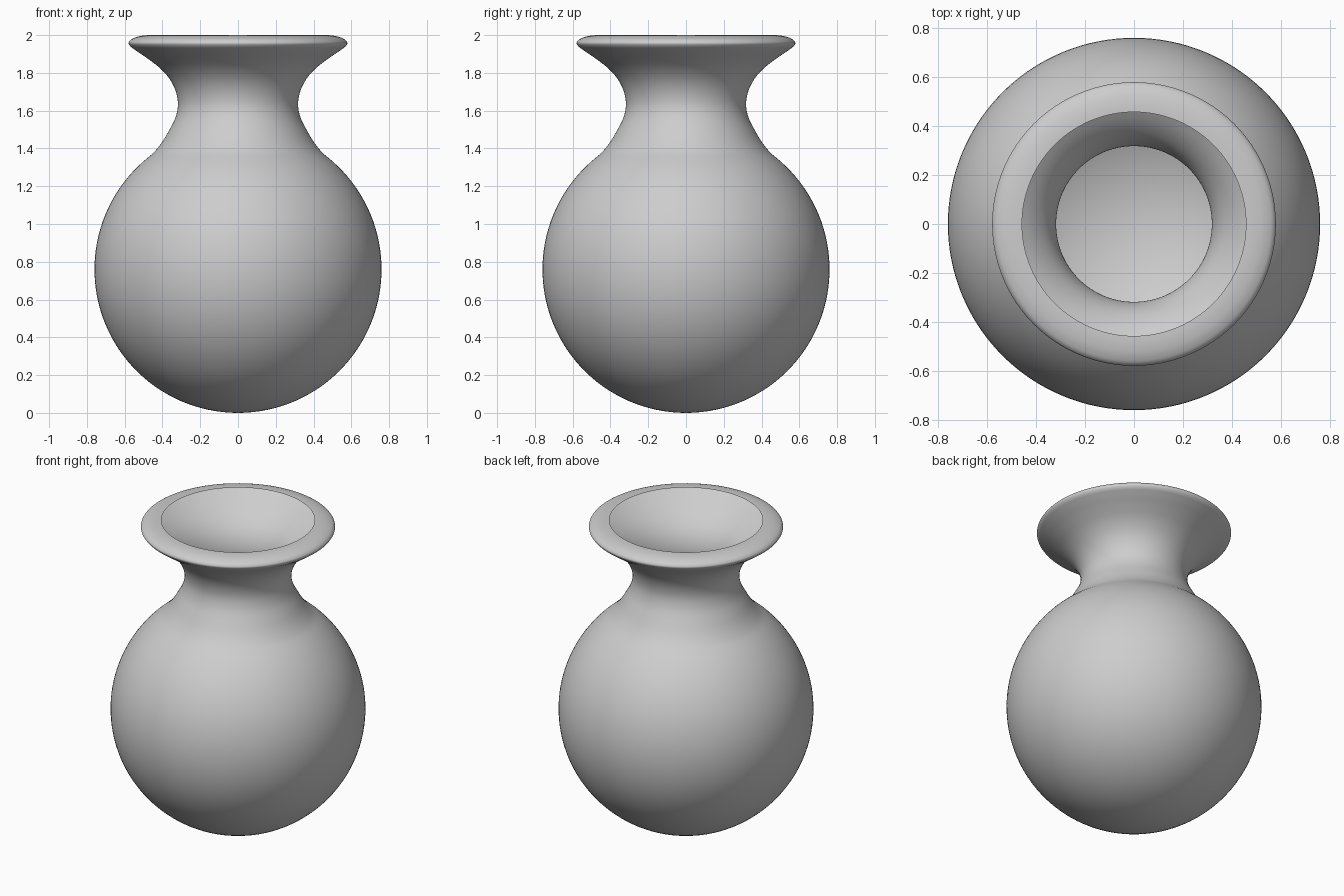
import bpy, bmesh, math
from mathutils import Vector
from mathutils.geometry import interpolate_bezier

if "Cube" in bpy.data.objects:
    bpy.data.objects.remove(bpy.data.objects["Cube"])

SEGMENTS = 128
R = 0.76  # body radius

# Round body: circular arc from the base up to the shoulder
TOP_ANGLE = math.radians(142)
ARC = 48
profile = [Vector((R * math.sin(TOP_ANGLE * i / ARC), 0,
                   R - R * math.cos(TOP_ANGLE * i / ARC))) for i in range(ARC + 1)]

# Waisted neck, flared mouth and rolled lip, followed by a smooth curve
keys = [(0.415, 1.415), (0.368, 1.49), (0.329, 1.57), (0.318, 1.63), (0.326, 1.69),
        (0.352, 1.752), (0.40, 1.813), (0.48, 1.877), (0.55, 1.925), (0.572, 1.943),
        (0.579, 1.957), (0.572, 1.971), (0.545, 1.987), (0.505, 1.997), (0.457, 2.0)]
pts = [profile[-1]] + [Vector((r, 0, z)) for r, z in keys]


def tangent(i):
    """Unit direction of the curve at a key point."""
    if i == 0:
        return Vector((math.cos(TOP_ANGLE), 0, math.sin(TOP_ANGLE)))
    if i == len(pts) - 1:
        return Vector((-1, 0, 0))
    a, b = pts[i] - pts[i - 1], pts[i + 1] - pts[i]
    return (a / a.length_squared + b / b.length_squared).normalized()


for i in range(len(pts) - 1):
    p, q = pts[i], pts[i + 1]
    d = (q - p).length / 3
    profile += interpolate_bezier(p, p + tangent(i) * d, q - tangent(i + 1) * d, q, 5)[1:]

# Turn the profile around the upright axis: one thin open shell
bm = bmesh.new()
verts = [bm.verts.new(p) for p in profile]
edges = [bm.edges.new(pair) for pair in zip(verts, verts[1:])]
bmesh.ops.spin(bm, geom=verts + edges, cent=(0, 0, 0), axis=(0, 0, 1),
               angle=2 * math.pi, steps=SEGMENTS, use_merge=False)
bmesh.ops.remove_doubles(bm, verts=bm.verts, dist=0.0001)
# Face the shell outwards
bm.faces.ensure_lookup_table()
side = max(bm.faces, key=lambda f: f.calc_center_median().xy.length)
side.normal_update()
if side.normal.dot(side.calc_center_median() - Vector((0, 0, R))) < 0:
    bmesh.ops.reverse_faces(bm, faces=bm.faces)
for f in bm.faces:
    f.smooth = True

mesh = bpy.data.meshes.new("vase")
bm.to_mesh(mesh)
bm.free()
vase = bpy.data.objects.new("vase", mesh)
bpy.context.collection.objects.link(vase)

# Plain grey clay
clay = bpy.data.materials.new("light_grey_clay")
clay.diffuse_color = (0.61, 0.61, 0.61, 1)
clay.use_nodes = True
clay.node_tree.nodes["Principled BSDF"].inputs["Base Color"].default_value = clay.diffuse_color
mesh.materials.append(clay)
